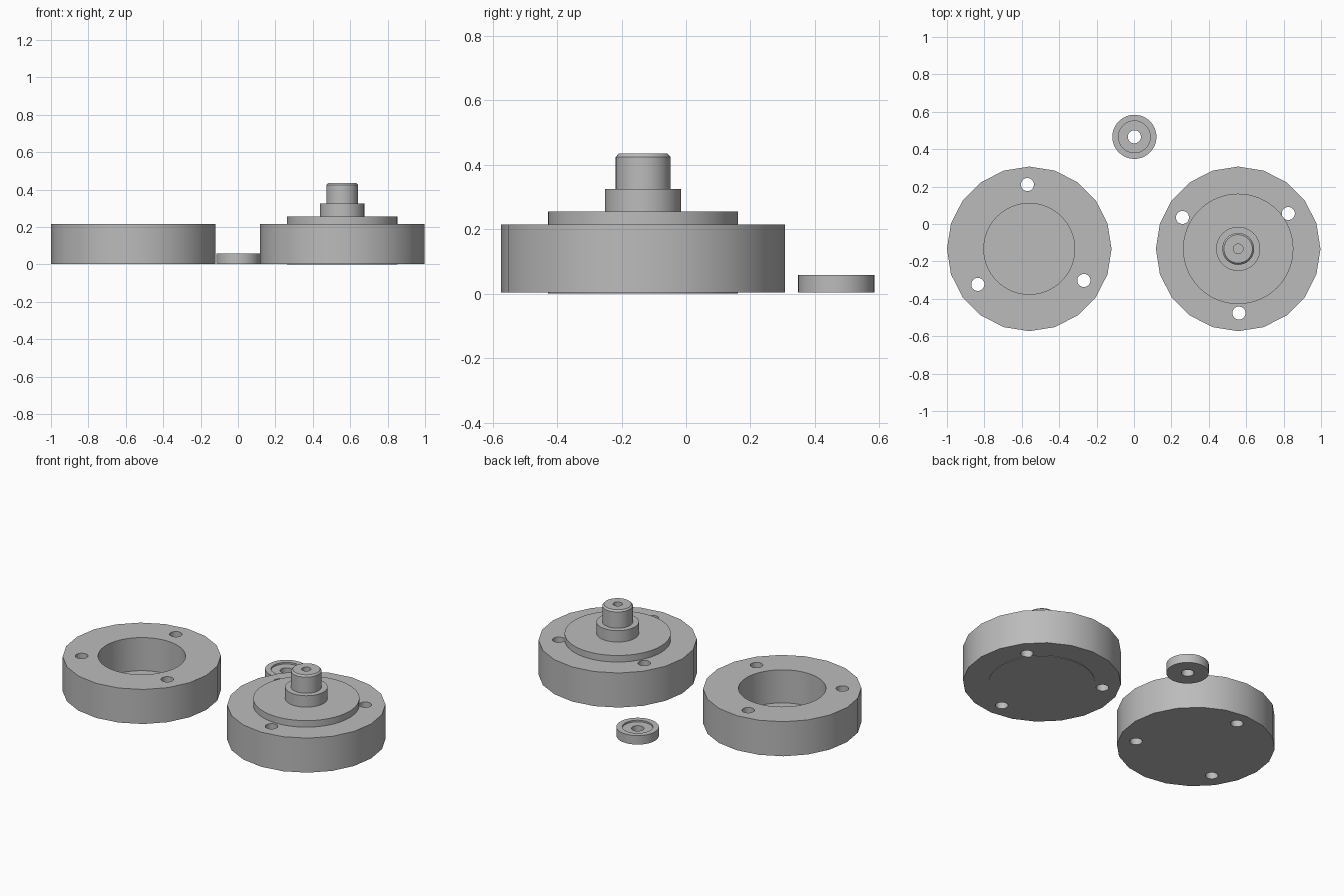
import bpy
import bmesh
from math import radians, cos, sin, tau
from mathutils import Vector, Matrix

if "Cube" in bpy.data.objects:
    bpy.data.objects.remove(bpy.data.objects["Cube"], do_unlink=True)

# Single bare-metal colour
GREY = (0.5, 0.5, 0.5, 1.0)
metal = bpy.data.materials.new("plain_grey")
metal.use_nodes = True
metal.diffuse_color = GREY
metal.node_tree.nodes["Principled BSDF"].inputs["Base Color"].default_value = GREY


def lathe(name, profile, centre, sides):
    """Turn an (radius, height) profile, which starts and ends on the axis or closes on itself."""
    bm = bmesh.new()
    rings = []
    for r, z in profile:
        if r == 0:
            rings.append([bm.verts.new((0, 0, z))])
        else:
            rings.append([bm.verts.new((r * cos(tau * i / sides), r * sin(tau * i / sides), z))
                          for i in range(sides)])
    closed = profile[0][0] > 0
    pairs = list(zip(rings, rings[1:] + rings[:1])) if closed else list(zip(rings, rings[1:]))
    for a, b in pairs:
        for i in range(sides):
            j = (i + 1) % sides
            corners = [a[i % len(a)], a[j % len(a)], b[j % len(b)], b[i % len(b)]]
            bm.faces.new(list(dict.fromkeys(corners)))
    bmesh.ops.recalc_face_normals(bm, faces=bm.faces)
    mesh = bpy.data.meshes.new(name)
    bm.to_mesh(mesh)
    bm.free()
    mesh.materials.append(metal)
    obj = bpy.data.objects.new(name, mesh)
    obj.location = (centre[0], centre[1], 0)
    bpy.context.collection.objects.link(obj)
    return obj


def rod(name, r, bottom, top, centre, sides):
    return lathe(name, [(0, bottom), (r, bottom), (r, top), (0, top)], centre, sides)


def activate(obj):
    bpy.ops.object.select_all(action='DESELECT')
    obj.select_set(True)
    bpy.context.view_layer.objects.active = obj


def cut(obj, cutter):
    cutter.hide_render = True
    bpy.context.view_layer.update()
    activate(obj)
    mod = obj.modifiers.new("cut", 'BOOLEAN')
    mod.operation = 'DIFFERENCE'
    mod.solver = 'EXACT'
    mod.object = cutter
    bpy.ops.object.modifier_apply(modifier=mod.name)
    bpy.data.objects.remove(cutter, do_unlink=True)


BASE, TOP = 0.003, 0.215
RADIUS, HOLE = 0.44, 0.035
HOUSING = (-0.56, -0.133)
FLANGE = (0.557, -0.133)

# Housing and flange discs: twenty-sided, each with three bolt holes
housing = rod("housing", RADIUS, BASE, TOP, HOUSING, 20)
flange = rod("flange", RADIUS, BASE, TOP, FLANGE, 20)
cut(housing, rod("bore_cutter", 0.243, 0.012, 0.4, HOUSING, 64))
for disc, holes in (
    (housing, [(-0.57, 0.211), (-0.835, -0.323), (-0.268, -0.302)]),
    (flange, [(0.259, 0.035), (0.825, 0.056), (0.561, -0.476)]),
):
    for spot in holes:
        cut(disc, rod("bolt_hole_cutter", HOLE, -0.1, 0.4, spot, 32))

# Stepped spindle through the flange, with chamfered tip and blind centre hole
spindle = lathe("spindle", [
    (0, 0), (0.295, 0), (0.295, 0.255), (0.118, 0.255), (0.118, 0.325),
    (0.085, 0.325), (0.085, 0.424), (0.076, 0.434), (0.026, 0.434),
    (0.026, 0.35), (0, 0.35)], FLANGE, 64)

# Washer with a shallow recess in its top
washer = lathe("washer", [
    (HOLE, BASE), (0.118, BASE), (0.118, 0.058), (0.085, 0.058),
    (0.085, 0.048), (HOLE, 0.048)], (0.002, 0.466), 48)

for part in (housing, flange, spindle, washer):
    activate(part)
    bpy.ops.object.shade_smooth_by_angle(angle=radians(30))
